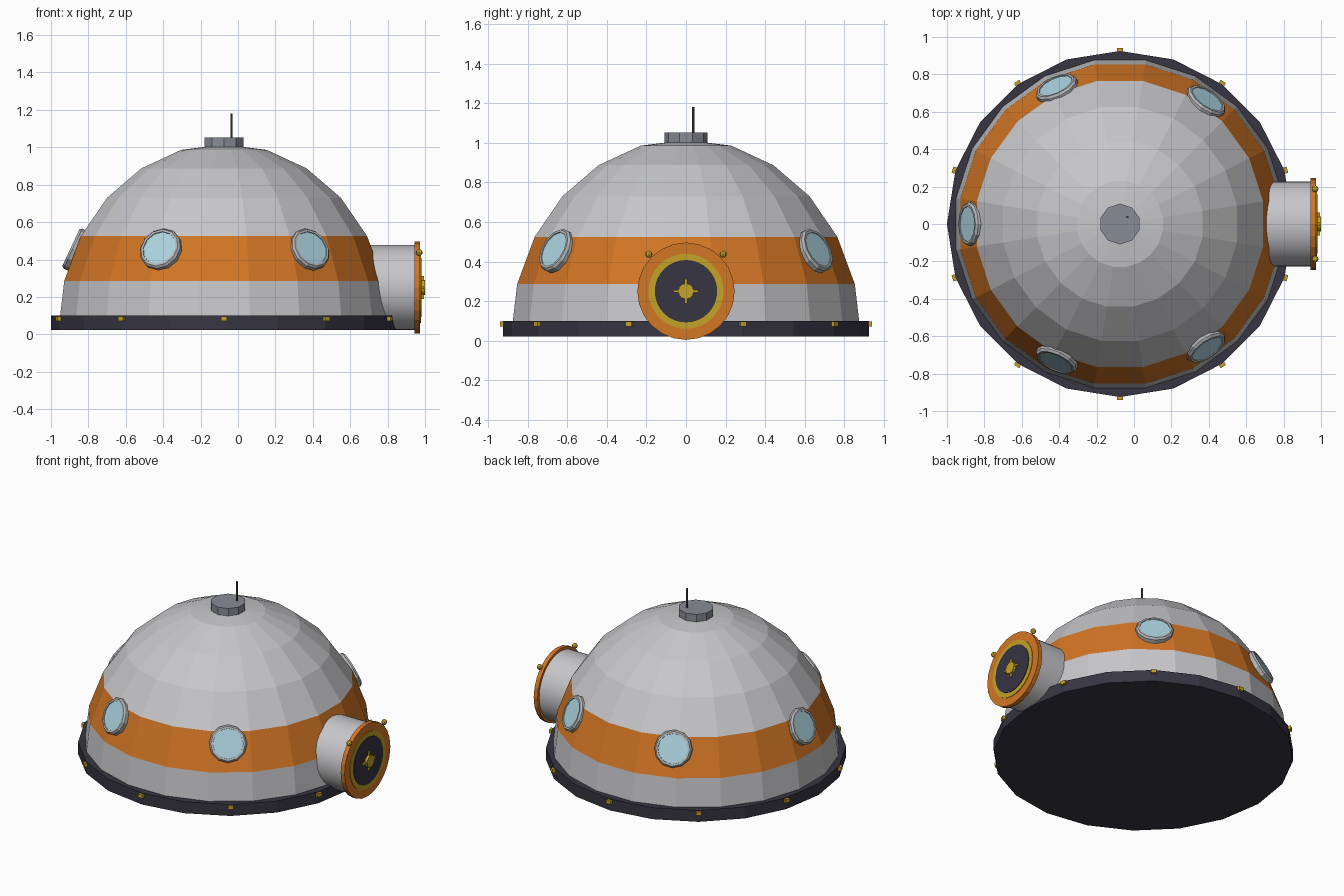
import bpy, bmesh, math
from mathutils import Matrix, Vector

cube = bpy.data.objects.get("Cube")
if cube:
    bpy.data.objects.remove(cube, do_unlink=True)


def material(name, r, g, b):
    m = bpy.data.materials.new(name)
    m.use_nodes = True
    m.diffuse_color = (r, g, b, 1)
    m.node_tree.nodes["Principled BSDF"].inputs["Base Color"].default_value = (r, g, b, 1)
    return m


WHITE = material("pale_grey", 0.57, 0.57, 0.59)
ORANGE = material("orange", 0.65, 0.18, 0.018)
NAVY = material("dark_navy", 0.037, 0.035, 0.055)
GOLD = material("gold", 0.55, 0.36, 0.02)
GLASS = material("light_blue_glass", 0.41, 0.65, 0.74)
STEEL = material("steel_grey", 0.25, 0.26, 0.31)
FRAME = material("frame_grey", 0.45, 0.46, 0.47)
WIRE = material("dark_wire", 0.08, 0.08, 0.09)

CX = -0.075  # dome axis
DOOR_Z = 0.25  # airlock axis height


def finish(name, bm, mats, matrix=Matrix()):
    mesh = bpy.data.meshes.new(name)
    bmesh.ops.recalc_face_normals(bm, faces=bm.faces)
    bm.to_mesh(mesh)
    bm.free()
    for m in mats:
        mesh.materials.append(m)
    ob = bpy.data.objects.new(name, mesh)
    ob.matrix_world = matrix
    bpy.context.collection.objects.link(ob)
    return ob


def lathe(name, profile, sides, mats, matrix=Matrix(), phase=0.0, rule=None):
    """Revolve (radius, height) points about local z; radius 0 closes an end."""
    bm = bmesh.new()
    rings = []
    for r, z in profile:
        if r == 0:
            rings.append([bm.verts.new((0, 0, z))] * sides)
        else:
            angles = [phase + math.tau * i / sides for i in range(sides)]
            rings.append([bm.verts.new((r * math.cos(a), r * math.sin(a), z)) for a in angles])
    for low, high in zip(rings, rings[1:]):
        for i in range(sides):
            j = (i + 1) % sides
            corners = list(dict.fromkeys((low[i], low[j], high[j], high[i])))
            face = bm.faces.new(corners)
            if rule:
                face.material_index = rule(face.calc_center_median())
    return finish(name, bm, mats, matrix)


def disc(name, r, z0, z1, sides, mat, matrix=Matrix(), phase=0.0):
    return lathe(name, [(0, z0), (r, z0), (r, z1), (0, z1)], sides, [mat], matrix, phase)


def box(name, size, mat, matrix):
    bm = bmesh.new()
    bmesh.ops.create_cube(bm, size=1)
    bmesh.ops.scale(bm, vec=size, verts=bm.verts)
    return finish(name, bm, [mat], matrix)


centre = Matrix.Translation((CX, 0, 0))

# Base plate and faceted dome with an orange band
disc("base_plate", 0.925, 0.022, 0.1, 20, NAVY, centre)
arc = [math.radians(15 * i) for i in range(6)]
profile = [(0.895 * math.cos(a), 0.03 + 0.99 * math.sin(a)) for a in arc] + [(0, 1.015)]
lathe("dome", profile, 20, [WHITE, ORANGE], centre, math.pi / 20,
      lambda c: int(0.3 < c.z < 0.5))

# Bolts around the base plate
for k in range(10):
    turn = Matrix.Rotation(math.radians(18 + 36 * k), 4, "Z")
    box(f"base_bolt_{k + 1}", (0.034, 0.034, 0.024), GOLD,
        centre @ turn @ Matrix.Translation((0.924, 0, 0.084)))

# Roof cap and antenna
disc("roof_cap", 0.109, 1.0, 1.052, 10, STEEL, centre, math.pi / 2)
disc("antenna", 0.006, 1.04, 1.182, 8, WIRE, Matrix.Translation((-0.035, 0.037, 0)))

# Round windows tilted to follow the dome
tilt = math.radians(25)
for k, deg in enumerate((55, 115, 180, 245, 305)):
    a = math.radians(deg)
    axis = Vector((math.cos(a) * math.cos(tilt), math.sin(a) * math.cos(tilt), math.sin(tilt)))
    spot = Vector((CX + 0.815 * math.cos(a), 0.815 * math.sin(a), 0.462))
    place = Matrix.Translation(spot) @ axis.to_track_quat("Z", "Y").to_matrix().to_4x4()
    lathe(f"window_frame_{k + 1}",
          [(0.118, -0.04), (0.118, -0.008), (0.108, 0.004), (0.095, 0.004), (0.093, -0.012)],
          12, [FRAME], place)
    disc(f"window_glass_{k + 1}", 0.096, -0.03, -0.001, 12, GLASS, place)

# Airlock tunnel, flange and hatch along +x
door = Matrix.Translation((0, 0, DOOR_Z)) @ Matrix.Rotation(math.pi / 2, 4, "Y")
tunnel = disc("airlock_tunnel", 0.228, 0.6, 0.95, 32, WHITE, door)
disc("airlock_flange", 0.246, 0.945, 0.974, 24, ORANGE, door)
disc("hatch_ring", 0.19, 0.96, 0.978, 32, GOLD, door)
disc("hatch_panel", 0.158, 0.96, 0.982, 32, NAVY, door)
disc("hatch_hub", 0.04, 0.975, 1.0, 12, GOLD, door)
for k in range(2):
    box(f"hatch_handle_{k + 1}", (0.124, 0.014, 0.012), GOLD,
        door @ Matrix.Translation((0, 0, 0.988)) @ Matrix.Rotation(k * math.pi / 2, 4, "Z"))

# Small lamps on the upper rim of the flange
for side, name in ((1, "left"), (-1, "right")):
    bm = bmesh.new()
    bmesh.ops.create_uvsphere(bm, u_segments=8, v_segments=6, radius=0.018)
    finish(f"airlock_lamp_{name}", bm, [GOLD],
           Matrix.Translation((0.969, side * 0.188, 0.437)))

# Smooth only the tunnel wall
for face in tunnel.data.polygons:
    face.use_smooth = abs(face.normal.z) < 0.5
bpy.context.view_layer.objects.active = tunnel
tunnel.select_set(True)
bpy.ops.object.shade_smooth_by_angle(angle=math.radians(30))
